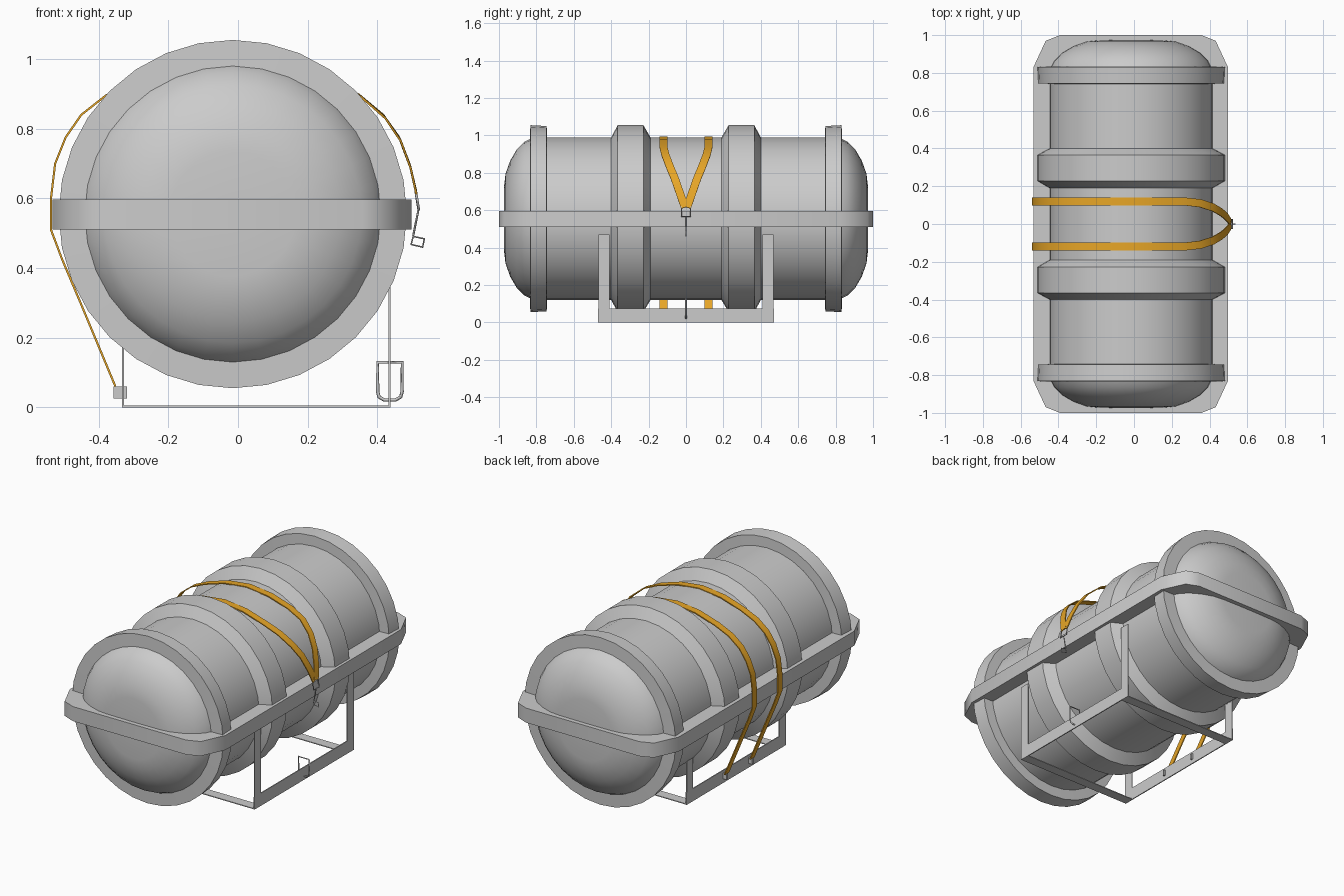
import bpy, bmesh, math
from mathutils import Vector

if "Cube" in bpy.data.objects:
    bpy.data.objects.remove(bpy.data.objects["Cube"])

CX, CZ = -0.015, 0.555          # axis of the canister
SEG = 32


def make_object(name, verts, faces, angle=None, mat=None):
    me = bpy.data.meshes.new(name)
    me.from_pydata([tuple(v) for v in verts], [], faces)
    bm = bmesh.new()
    bm.from_mesh(me)
    bmesh.ops.recalc_face_normals(bm, faces=bm.faces)
    bm.to_mesh(me)
    bm.free()
    ob = bpy.data.objects.new(name, me)
    bpy.context.collection.objects.link(ob)
    if mat:
        me.materials.append(mat)
    if angle:
        bpy.ops.object.select_all(action='DESELECT')
        bpy.context.view_layer.objects.active = ob
        ob.select_set(True)
        bpy.ops.object.shade_smooth_by_angle(angle=math.radians(angle))
    return ob


def loft(name, rings, angle=None, mat=None):
    """Skin a list of equal closed rings and cap both ends."""
    n = len(rings[0])
    verts = [v for r in rings for v in r]
    faces = [(i * n + j, i * n + (j + 1) % n, (i + 1) * n + (j + 1) % n, (i + 1) * n + j)
             for i in range(len(rings) - 1) for j in range(n)]
    faces += [tuple(range(n)), tuple(range(len(verts) - n, len(verts)))]
    return make_object(name, verts, faces, angle, mat)


def box(name, x0, x1, y0, y1, z0, z1):
    return loft(name, [[(x0, y0, z), (x1, y0, z), (x1, y1, z), (x0, y1, z)] for z in (z0, z1)])


def wire(name, pts, closed, radius):
    cu = bpy.data.curves.new(name, 'CURVE')
    cu.dimensions = '3D'
    cu.bevel_depth = radius
    cu.bevel_resolution = 0
    cu.use_fill_caps = True
    sp = cu.splines.new('POLY')
    sp.points.add(len(pts) - 1)
    for p, co in zip(sp.points, pts):
        p.co = (*co, 1)
    sp.use_cyclic_u = closed
    ob = bpy.data.objects.new(name, cu)
    bpy.context.collection.objects.link(ob)
    return ob


# Canister shell: half profile (y, radius), mirrored and turned about y
half = [(0, 0.435), (0.19, 0.435), (0.228, 0.5), (0.365, 0.5), (0.40, 0.435),
        (0.742, 0.435), (0.745, 0.495), (0.832, 0.5), (0.835, 0.425),
        (0.865, 0.41), (0.905, 0.37), (0.94, 0.31), (0.965, 0.24), (0.972, 0.18), (0.974, 0.04)]
profile = [(-y, r) for y, r in reversed(half[1:])] + half
ring_angles = [2 * math.pi * k / SEG for k in range(SEG)]
loft("canister_shell",
     [[(CX + r * math.sin(a), y, CZ + r * math.cos(a)) for a in ring_angles] for y, r in profile],
     angle=40)

# Seam band running round the middle
corner = [(0.505, 0.0), (0.515, 0.83), (0.45, 0.97), (0.375, 1.0)]
quarter = corner[1:]
outline = quarter + [(-x, y) for x, y in reversed(quarter)]
outline += [(-x, -y) for x, y in outline]
loft("seam_band", [[(x - 0.0175, y, z) for x, y in outline] for z in (0.51, 0.597)], angle=50)

# Cradle: thin strips for side rails, posts and cross bars
T = 0.003
for side, x, top in (("right", 0.435, 0.47), ("left", -0.33, 0.27)):
    box(side + "_rail", x - T, x + T, -0.47, 0.47, 0, 0.075)
    for s, end in ((-1, "front"), (1, "back")):
        y0, y1 = sorted((s * 0.408, s * 0.468))
        box(f"{side}_{end}_post", x - T, x + T, y0, y1, 0.075, top)
for s, end in ((-1, "front"), (1, "back")):
    y0, y1 = sorted((s * 0.408, s * 0.468))
    box(end + "_cross_bar", -0.33, 0.435, y0, y1, 0, 0.005)

# Lashing straps: path (x, y, z), narrowing to one point at the release
orange = bpy.data.materials.new("strap_orange")
orange.diffuse_color = (0.8, 0.38, 0.02, 1)
orange.use_nodes = True
orange.node_tree.nodes["Principled BSDF"].inputs["Base Color"].default_value = orange.diffuse_color
Y = 0.12
path = [(-0.352, Y, 0.06), (-0.45, Y, 0.295), (-0.505, Y, 0.425), (-0.537, Y, 0.51),
        (-0.537, Y, 0.60), (-0.525, Y, 0.70), (-0.495, Y, 0.775), (-0.45, Y, 0.84),
        (-0.38, Y, 0.895), (-0.29, Y, 0.935), (-0.16, Y, 0.975), (-0.015, Y, 0.992),
        (0.13, Y, 0.975), (0.26, Y, 0.935), (0.35, 0.11, 0.895), (0.42, 0.087, 0.835),
        (0.465, 0.06, 0.77), (0.495, 0.032, 0.69), (0.512, 0.006, 0.615)]
HALF_W, THICK = 0.021, 0.003
for s, end in ((-1, "front"), (1, "back")):
    pts = [Vector((x, s * y, z)) for x, y, z in path]
    rings = []
    for i, p in enumerate(pts):
        t = (pts[min(i + 1, len(pts) - 1)] - pts[max(i - 1, 0)]).normalized()
        out = p - Vector((CX, p.y, CZ))
        n = (out - t * out.dot(t)).normalized()
        w = t.cross(n) * HALF_W
        n = n * THICK
        rings.append([p - w - n, p + w - n, p + w + n, p - w + n])
    loft(end + "_strap", rings, angle=40, mat=orange)
    # Lug holding the strap to the left rail
    box(end + "_strap_lug", -0.357, -0.318, s * Y - 0.006, s * Y + 0.006, 0.025, 0.06)

# Release ring, link and hook eye at the strap end
wire("release_ring", [(0.51, -0.025, 0.622), (0.51, 0.025, 0.622),
                      (0.519, 0.025, 0.567), (0.519, -0.025, 0.567)], True, 0.004)
wire("release_link", [(0.518, 0, 0.567), (0.503, 0, 0.493)], False, 0.003)
wire("hook_eye", [(0.503, 0, 0.491), (0.535, 0, 0.484),
                  (0.53, 0, 0.46), (0.497, 0, 0.468)], True, 0.003)

# U-shaped shackle on the right rail
wire("rail_shackle", [(0.401, 0, 0.129), (0.471, 0, 0.129), (0.471, 0, 0.045), (0.467, 0, 0.03),
                      (0.452, 0, 0.021), (0.42, 0, 0.021), (0.405, 0, 0.03), (0.401, 0, 0.045)],
     True, 0.005)
